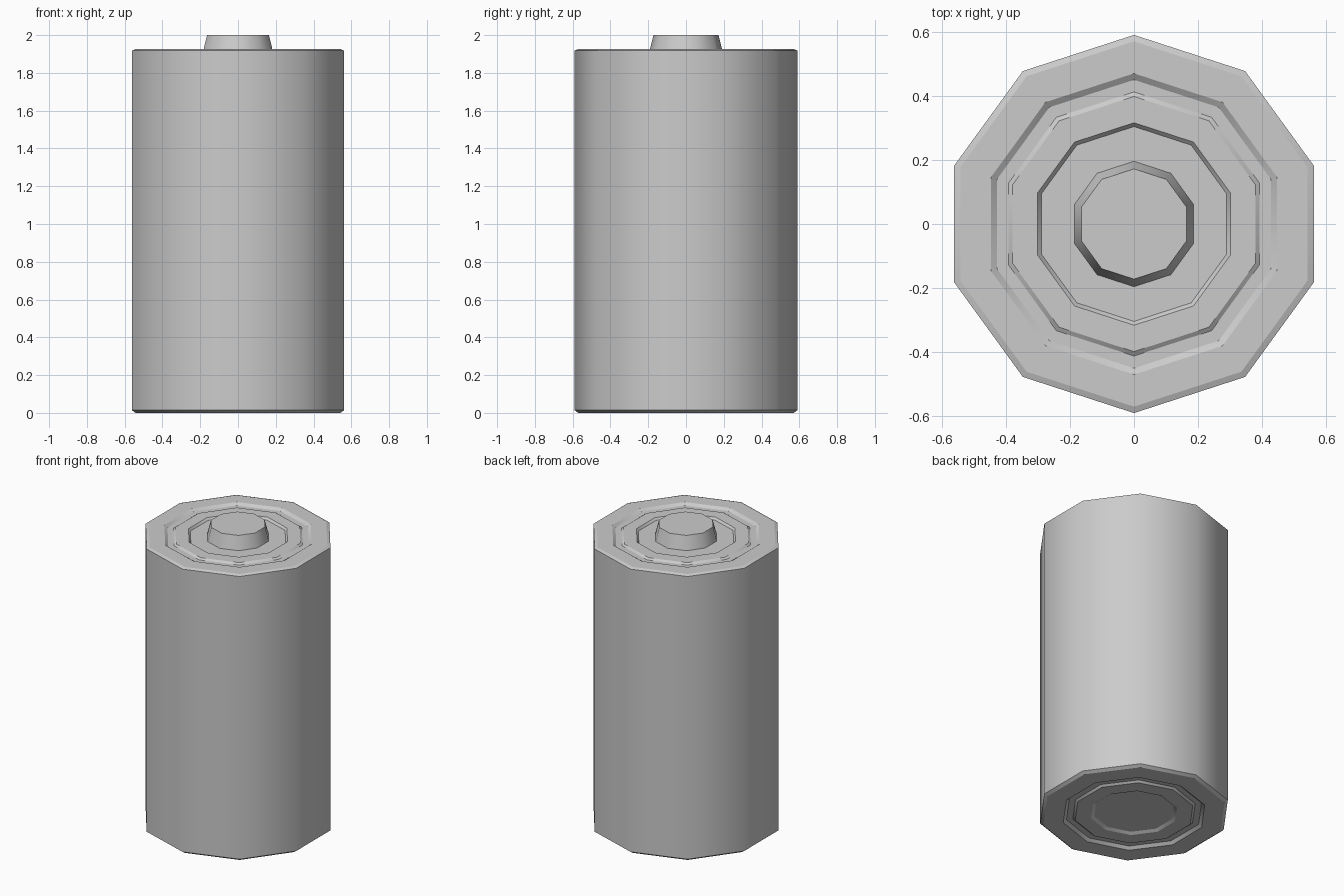
import bpy, bmesh
from math import sin, cos, pi

if "Cube" in bpy.data.objects:
    bpy.data.objects.remove(bpy.data.objects["Cube"])

SIDES = 10


def lathe(name, profile):
    """Spin (radius, z) points into a closed ten-sided solid with crisp rings."""
    bm = bmesh.new()
    rings = []
    for r, z in profile:
        rings.append([bm.verts.new((r * cos(pi / 2 + 2 * pi * k / SIDES),
                                    r * sin(pi / 2 + 2 * pi * k / SIDES), z))
                      for k in range(SIDES)])
    for a, b in zip(rings, rings[1:]):
        for k in range(SIDES):
            n = (k + 1) % SIDES
            bm.faces.new((a[k], a[n], b[n], b[k]))
    bm.faces.new(rings[0][::-1])
    bm.faces.new(rings[-1])
    bmesh.ops.recalc_face_normals(bm, faces=bm.faces)
    for f in bm.faces:
        f.smooth = True
    # ring edges stay sharp, lengthwise edges stay smooth
    for e in bm.edges:
        if abs(e.verts[0].co.z - e.verts[1].co.z) < 1e-5 and \
           abs(e.verts[0].co.length - e.verts[1].co.length) < 1e-5:
            e.smooth = False
    mesh = bpy.data.meshes.new(name)
    bm.to_mesh(mesh)
    bm.free()
    obj = bpy.data.objects.new(name, mesh)
    bpy.context.collection.objects.link(obj)
    return obj


# Can: recessed base, bevelled rim, straight wall, grooved top
bottom = [(0.25, 0.018), (0.27, 0.006), (0.37, 0.006), (0.385, 0.018),
          (0.425, 0.018), (0.445, 0.0), (0.57, 0.0), (0.59, 0.014)]
top = [(0.59, 1.918), (0.57, 1.926), (0.47, 1.926), (0.45, 1.912),
       (0.412, 1.912), (0.398, 1.922), (0.316, 1.922), (0.304, 1.908)]
lathe("battery_can", bottom + top)

# Raised contact on the top
lathe("top_contact", [(0.197, 1.903), (0.172, 2.0)])
